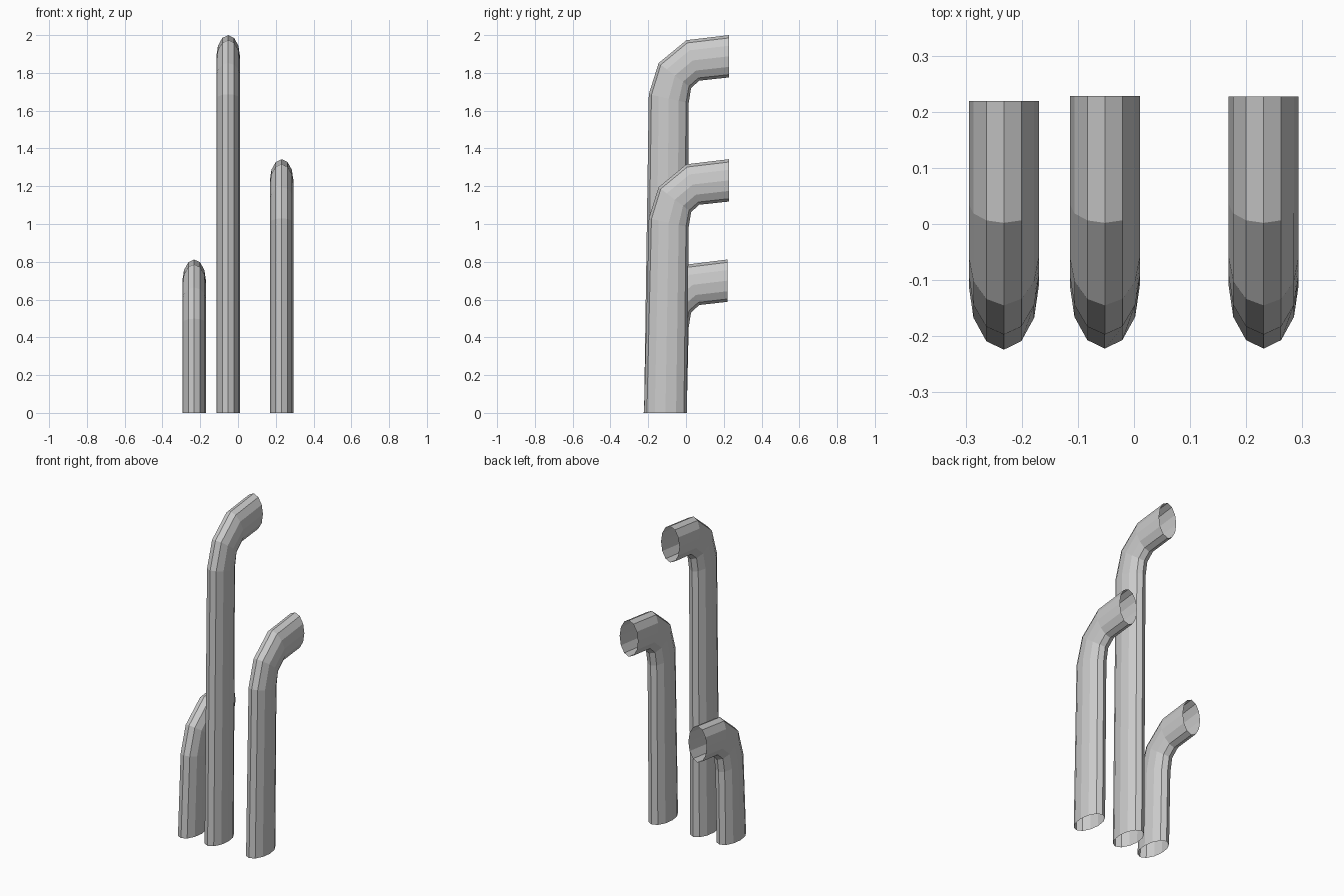
import bpy, bmesh
from math import sin, cos, tau

if "Cube" in bpy.data.objects:
    bpy.data.objects.remove(bpy.data.objects["Cube"])

SIDES = 12
RX = 0.0625

# Bend profile: outer (y, z) and inner (y, z) points, z measured from the pipe top
BEND = [
    ((-0.197, -0.313), (0.014, -0.36)),
    ((-0.145, -0.148), (0.027, -0.28)),
    ((0.002, -0.027), (0.07, -0.241)),
    ((0.226, 0.0), (0.226, -0.224)),
]


def pipe(name, x, top, y_end, front):
    """Open oval pipe rising from the floor and bending backwards."""
    rings = [((front, 0), (0.004, 0))]
    rings += [((oy, top + oz), (iy, top + iz)) for (oy, oz), (iy, iz) in BEND]
    rings[-1] = ((y_end, top), (y_end, top - 0.224))
    bm = bmesh.new()
    loops = []
    for (oy, oz), (iy, iz) in rings:
        loop = []
        for k in range(SIDES):
            a = tau * k / SIDES
            t = (1 - cos(a)) / 2
            loop.append(bm.verts.new((x + RX * sin(a), oy + (iy - oy) * t, oz + (iz - oz) * t)))
        loops.append(loop)
    for lo, hi in zip(loops, loops[1:]):
        for k in range(SIDES):
            n = (k + 1) % SIDES
            bm.faces.new((lo[k], lo[n], hi[n], hi[k]))
    mesh = bpy.data.meshes.new(name)
    bm.to_mesh(mesh)
    bm.free()
    obj = bpy.data.objects.new(name, mesh)
    bpy.context.collection.objects.link(obj)
    return obj


# Three pipes of different height
pipe("short_pipe", -0.232, 0.812, 0.219, -0.224)
pipe("tall_pipe", -0.052, 2.0, 0.228, -0.222)
pipe("medium_pipe", 0.231, 1.343, 0.227, -0.222)
